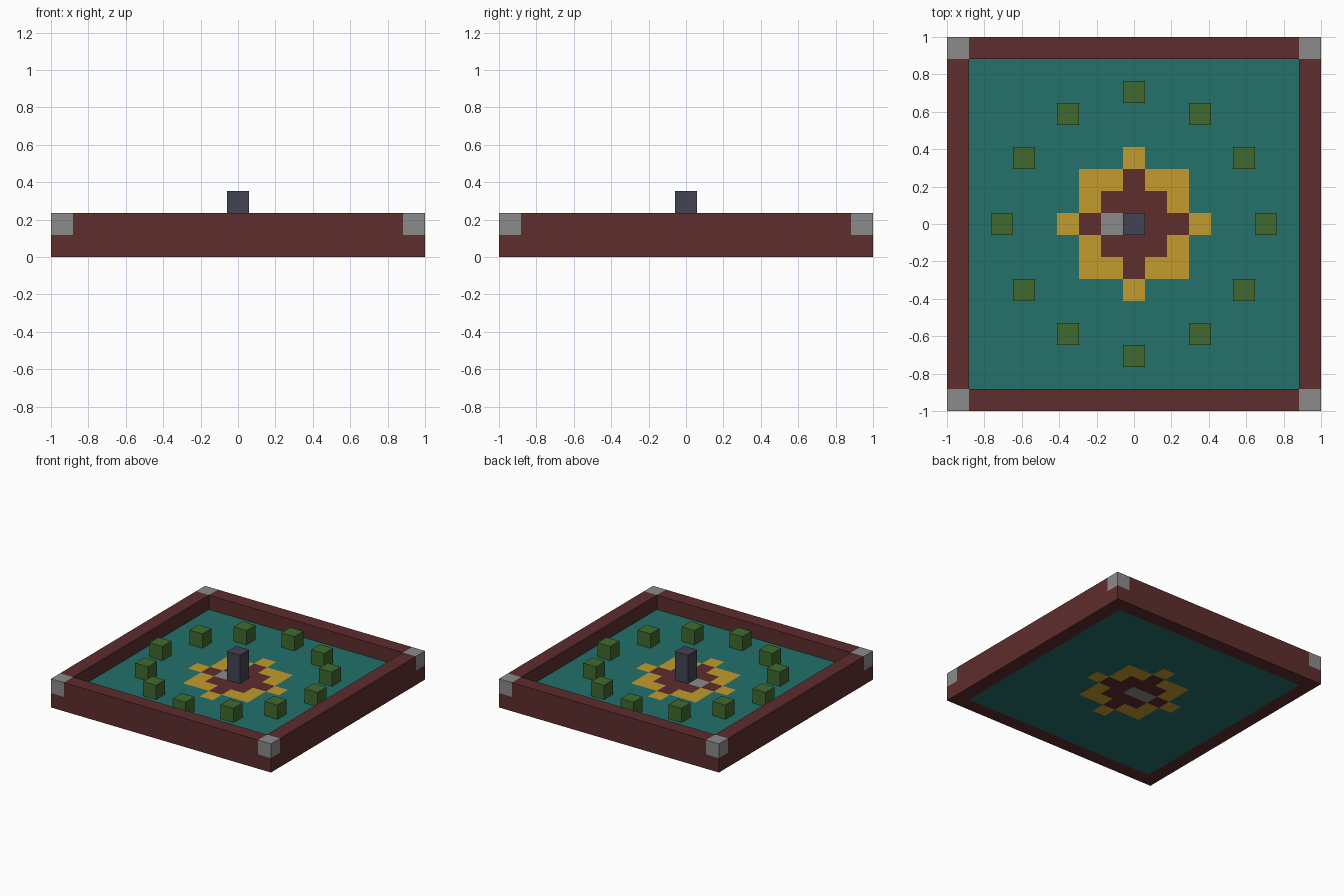
import bpy, bmesh
from mathutils import Matrix, Vector

N = 17            # cells along one side
U = 2 / N         # cell size
EDGE = N // 2     # index of the outermost cell

cube = bpy.data.objects.get("Cube")
if cube:
    bpy.data.objects.remove(cube)


def material(name, rgb):
    lin = [((c / 255 + 0.055) / 1.055) ** 2.4 for c in rgb]
    m = bpy.data.materials.new(name)
    m.use_nodes = True
    m.diffuse_color = (*lin, 1)
    m.node_tree.nodes["Principled BSDF"].inputs["Base Color"].default_value = (*lin, 1)
    return m


maroon = material("maroon", (94, 45, 45))
teal = material("teal", (36, 113, 107))
gold = material("gold", (194, 156, 46))
grey = material("grey", (139, 139, 139))
green = material("green", (64, 106, 46))
slate = material("slate", (66, 68, 82))


def finish(bm, name, mats):
    bmesh.ops.recalc_face_normals(bm, faces=bm.faces)
    me = bpy.data.meshes.new(name)
    bm.to_mesh(me)
    bm.free()
    for m in mats:
        me.materials.append(m)
    ob = bpy.data.objects.new(name, me)
    bpy.context.collection.objects.link(ob)
    return ob


def block(name, i, j, layer, height, mat):
    """Square block standing on a cell, sized in cells."""
    bm = bmesh.new()
    bmesh.ops.create_cube(bm, size=1)
    bmesh.ops.scale(bm, vec=(U, U, U * height), verts=bm.verts)
    centre = Vector((i, j, layer + height / 2)) * U
    bmesh.ops.translate(bm, vec=centre, verts=bm.verts)
    return finish(bm, name, [mat])


def raise_faces(bm, faces, keep):
    """Extrude faces upward by one cell."""
    out = bmesh.ops.extrude_face_region(bm, geom=faces, use_keep_orig=keep)["geom"]
    verts = [g for g in out if isinstance(g, bmesh.types.BMVert)]
    bmesh.ops.translate(bm, vec=(0, 0, U), verts=verts)
    if not keep:
        bmesh.ops.delete(bm, geom=[f for f in faces if f.is_valid], context="FACES_ONLY")
    return [g for g in out if isinstance(g, bmesh.types.BMFace)]


def cell_colour(i, j, k):
    """Index into the tray materials: maroon, teal, gold, grey."""
    a, b = abs(i), abs(j)
    if max(a, b) == EDGE:                       # rim, with grey corner caps
        return 3 if a == b and k == 1 else 0
    if j == 0 and i in (-1, 0):                 # stone under and beside the pillar
        return 3
    if max(a, b) <= 1 or (min(a, b) == 0 and max(a, b) == 2):
        return 0
    if max(a, b) <= 2 or (min(a, b) == 0 and max(a, b) == 3):
        return 2
    return 1


# Tray: patterned floor slab with a raised rim
bm = bmesh.new()
bmesh.ops.create_grid(bm, x_segments=N, y_segments=N, size=1)
top = raise_faces(bm, list(bm.faces), True)
rim = [f for f in top
       if max(abs(c) for c in f.calc_center_median().xy) > 1 - U]
raise_faces(bm, rim, False)
bmesh.ops.recalc_face_normals(bm, faces=bm.faces)
for f in bm.faces:
    inside = (f.calc_center_median() - f.normal * U / 2) / U
    f.material_index = cell_colour(round(inside.x), round(inside.y),
                                   round(inside.z - 0.5))
finish(bm, "garden_tray", [maroon, teal, gold, grey])

# Ring of bushes: three cells turned to each quarter
count = 0
for quarter in range(4):
    turn = Matrix.Rotation(quarter * 1.5707963, 2)
    for cell in ((6, 0), (5, 3), (3, 5)):
        p = turn @ Vector(cell)
        count += 1
        block(f"bush_{count}", round(p.x), round(p.y), 1, 1, green)

# Central pillar
block("pillar", 0, 0, 1, 2, slate)
